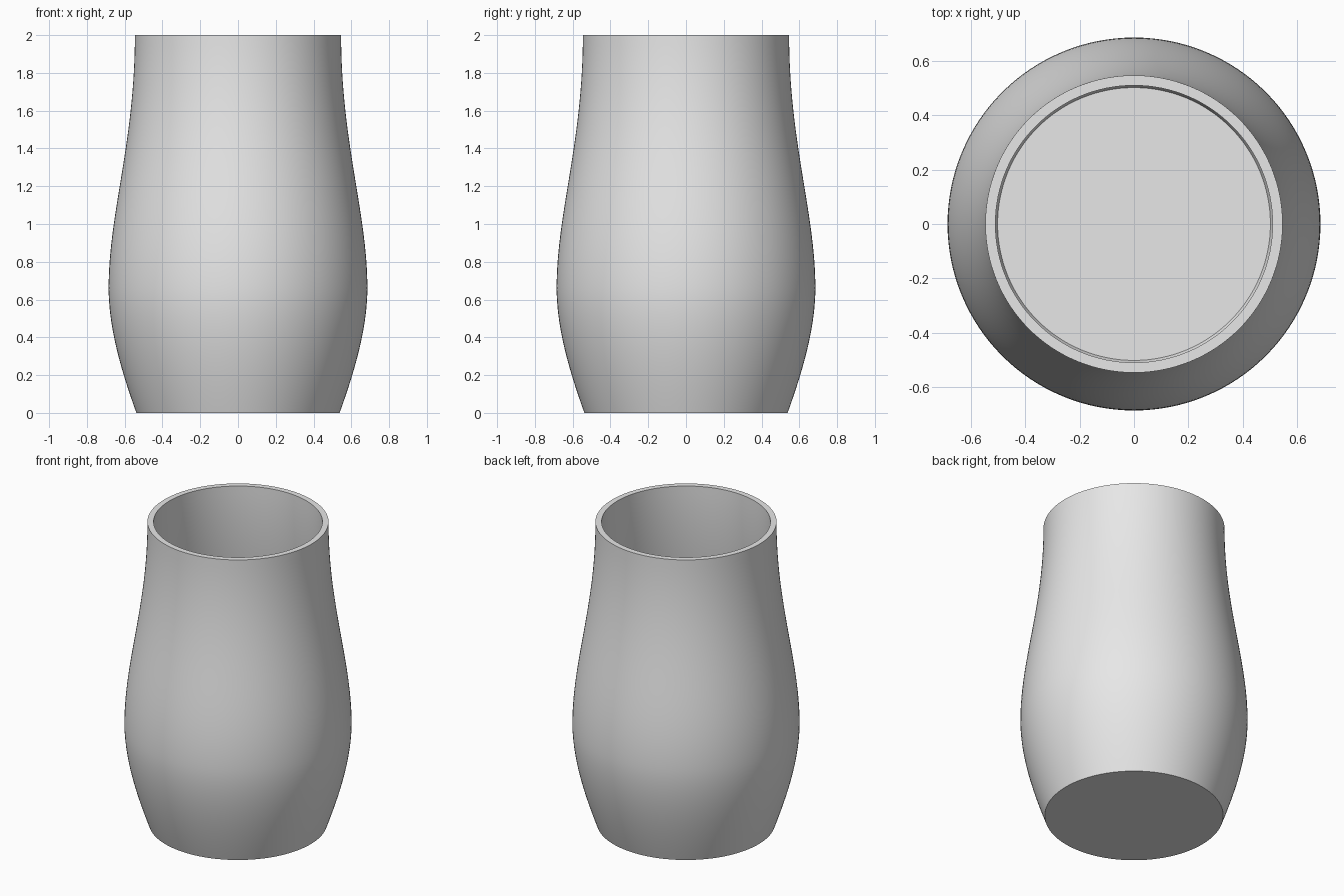
import bpy, bmesh, math
from mathutils import Vector
from mathutils.geometry import interpolate_bezier

cube = bpy.data.objects.get("Cube")
if cube:
    bpy.data.objects.remove(cube, do_unlink=True)

SEGMENTS = 128
WALL = 0.037
FLOOR = 0.04


def material(name, colour):
    mat = bpy.data.materials.new(name)
    mat.use_nodes = True
    mat.diffuse_color = colour
    mat.node_tree.nodes["Principled BSDF"].inputs["Base Color"].default_value = colour
    return mat


def bezier(points, steps):
    return interpolate_bezier(*[Vector((r, 0, z)) for r, z in points], steps)


# Outer silhouette: flared belly, then a shoulder easing into a straight neck
belly = bezier([(0.538, 0), (0.61, 0.2), (0.685, 0.44), (0.685, 0.66)], 20)
neck = bezier([(0.685, 0.66), (0.685, 1.06), (0.546, 1.43), (0.546, 2)], 32)
outer = belly + neck[1:]

# Inner wall: same curve, thinner and raised to leave a solid floor
inner = [Vector((p.x - WALL, 0, FLOOR + p.z * (2 - FLOOR) / 2)) for p in outer]
profile = [Vector((0, 0, 0))] + outer + inner[::-1] + [Vector((0, 0, FLOOR))]

# Lathe the profile
bm = bmesh.new()
verts = [bm.verts.new(p) for p in profile]
edges = [bm.edges.new(pair) for pair in zip(verts, verts[1:])]
bmesh.ops.spin(bm, geom=verts + edges, cent=(0, 0, 0), axis=(0, 0, 1),
               angle=math.tau, steps=SEGMENTS, use_merge=True)
bmesh.ops.remove_doubles(bm, verts=bm.verts, dist=0.0001)
bmesh.ops.recalc_face_normals(bm, faces=bm.faces)
mesh = bpy.data.meshes.new("vase")
bm.to_mesh(mesh)
bm.free()

vase = bpy.data.objects.new("vase", mesh)
bpy.context.collection.objects.link(vase)
mesh.materials.append(material("light grey", (0.8, 0.8, 0.8, 1)))

# Smooth walls, crisp rim and base edges
bpy.ops.object.select_all(action="DESELECT")
vase.select_set(True)
bpy.context.view_layer.objects.active = vase
bpy.ops.object.shade_smooth_by_angle(angle=math.radians(30))
